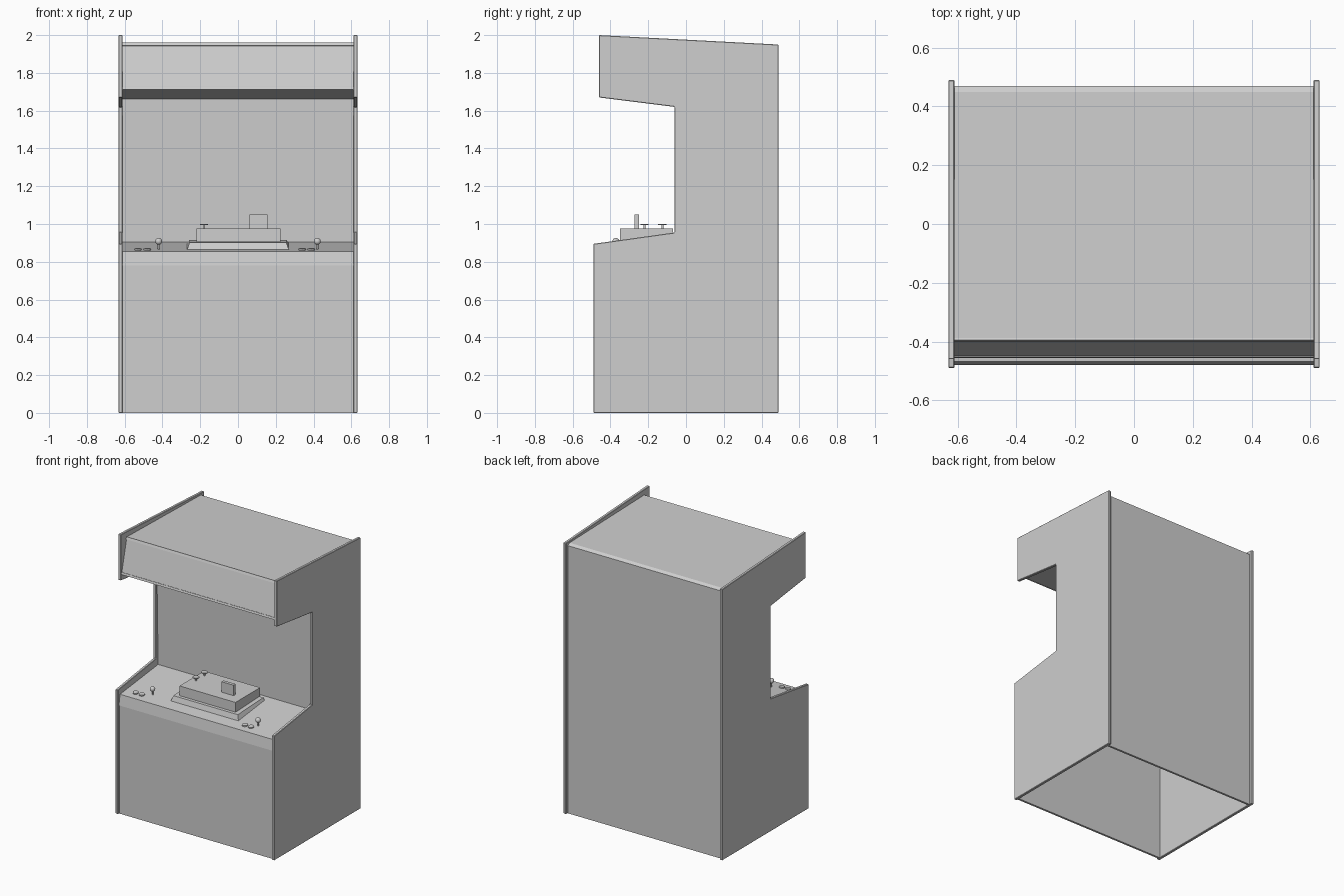
import bpy, bmesh, math
from mathutils import Matrix, Vector

if "Cube" in bpy.data.objects:
    bpy.data.objects.remove(bpy.data.objects["Cube"])

grey = bpy.data.materials.new("light grey")
grey.diffuse_color = (0.62, 0.62, 0.62, 1)
grey.use_nodes = True
grey.node_tree.nodes["Principled BSDF"].inputs["Base Color"].default_value = grey.diffuse_color


def finish(name, bm):
    bmesh.ops.recalc_face_normals(bm, faces=bm.faces)
    me = bpy.data.meshes.new(name)
    bm.to_mesh(me)
    bm.free()
    me.materials.append(grey)
    ob = bpy.data.objects.new(name, me)
    bpy.context.collection.objects.link(ob)
    return ob


def prism(name, pts, x0, x1):
    """Extrude a (y, z) outline from x0 to x1."""
    bm = bmesh.new()
    a = [bm.verts.new((x0, y, z)) for y, z in pts]
    b = [bm.verts.new((x1, y, z)) for y, z in pts]
    bm.faces.new(a)
    bm.faces.new(b[::-1])
    n = len(pts)
    for i in range(n):
        j = (i + 1) % n
        bm.faces.new((a[i], a[j], b[j], b[i]))
    return finish(name, bm)


def panel(name, p, q, t=0.015, half=0.613):
    """Flat board whose outer face runs from p to q, thickness to the inside."""
    dy, dz = q[0] - p[0], q[1] - p[1]
    l = math.hypot(dy, dz)
    oy, oz = dz / l * t, -dy / l * t
    return prism(name, [p, q, (q[0] + oy, q[1] + oz), (p[0] + oy, p[1] + oz)], -half, half)


def rod(name, base, axis, r, h, seg=20):
    bm = bmesh.new()
    rot = Vector((0, 0, 1)).rotation_difference(axis).to_matrix().to_4x4()
    m = Matrix.Translation(Vector(base)) @ rot @ Matrix.Translation((0, 0, h / 2))
    bmesh.ops.create_cone(bm, cap_ends=True, segments=seg, radius1=r, radius2=r, depth=h, matrix=m)
    ob = finish(name, bm)
    ob.data.shade_smooth()
    ob.data.set_sharp_from_angle(angle=math.radians(40))
    return ob


# side boards
side = [(-0.49, 0), (0.49, 0), (0.49, 1.95), (-0.46, 2.0), (-0.46, 1.67),
        (-0.06, 1.62), (-0.06, 0.955), (-0.49, 0.895)]
for s, label in ((-1, "left"), (1, "right")):
    ob = prism(label + "_side_board", side, s * 0.611, s * 0.632)
    bv = ob.modifiers.new("soft edge", 'BEVEL')
    bv.width, bv.segments, bv.limit_method = 0.003, 1, 'ANGLE'

# cabinet shell, open at the bottom
panel("front_board", (-0.475, 0), (-0.475, 0.78))
panel("deck_lip", (-0.48, 0.78), (-0.468, 0.855))
panel("control_deck", (-0.468, 0.855), (-0.03, 0.905))
panel("screen", (-0.035, 0.90), (-0.05, 1.665))
panel("canopy_underside", (-0.03, 1.66), (-0.45, 1.712))
panel("marquee", (-0.45, 1.715), (-0.392, 1.95))
panel("roof", (-0.39, 1.958), (0.45, 1.938))
panel("roof_back_edge", (0.45, 1.938), (0.47, 1.925))
panel("back_board", (0.47, 1.925), (0.47, 0))

# marquee retaining strips
panel("marquee_lower_strip", (-0.456, 1.712), (-0.452, 1.726), 0.008)
panel("marquee_upper_strip", (-0.400, 1.944), (-0.394, 1.96), 0.012)


def deck_z(y):
    return 0.855 + (y + 0.468) * 0.05 / 0.438


up = Vector((0, -0.05, 0.438)).normalized()

# console plinth: tapered block on the sloping deck
bm = bmesh.new()
low = [(-0.27, -0.38), (0.27, -0.38), (0.27, -0.08), (-0.27, -0.08)]
b = [bm.verts.new((x, y, deck_z(y) - 0.003)) for x, y in low]
t = [bm.verts.new((x * 0.95, y + (0.012 if y < -0.2 else 0), 0.902 if y < -0.2 else 0.915)) for x, y in low]
bm.faces.new(b)
bm.faces.new(t)
for i in range(4):
    j = (i + 1) % 4
    bm.faces.new((b[i], b[j], t[j], t[i]))
finish("console_plinth", bm)

# console box, upright plate and knobs
prism("console_box", [(-0.35, 0.905), (-0.35, 0.975), (-0.07, 0.975), (-0.07, 0.905)], -0.22, 0.225)
prism("upright_plate", [(-0.272, 0.97), (-0.272, 1.05), (-0.248, 1.05), (-0.248, 0.97)], 0.06, 0.155)
for i, y in enumerate((-0.22, -0.125)):
    rod(f"knob_stem_{i}", (-0.18, y, 0.97), Vector((0, 0, 1)), 0.006, 0.027, 12)
    rod(f"knob_cap_{i}", (-0.18, y, 0.995), Vector((0, 0, 1)), 0.022, 0.006)

# joysticks
for s, label in ((-1, "left"), (1, "right")):
    x, y = s * 0.42, -0.367
    rod(label + "_stick", (x, y, deck_z(y) - 0.003), up, 0.005, 0.04, 12)
    bm = bmesh.new()
    c = Vector((x, y, deck_z(y))) + up * 0.042
    bmesh.ops.create_uvsphere(bm, u_segments=20, v_segments=12, radius=0.018, matrix=Matrix.Translation(c))
    finish(label + "_stick_ball", bm).data.shade_smooth()

# push buttons
for i, x in enumerate((-0.53, -0.48, 0.34, 0.388)):
    rod(f"button_{i}", (x, -0.405, deck_z(-0.405) - 0.002), up, 0.019, 0.01)
